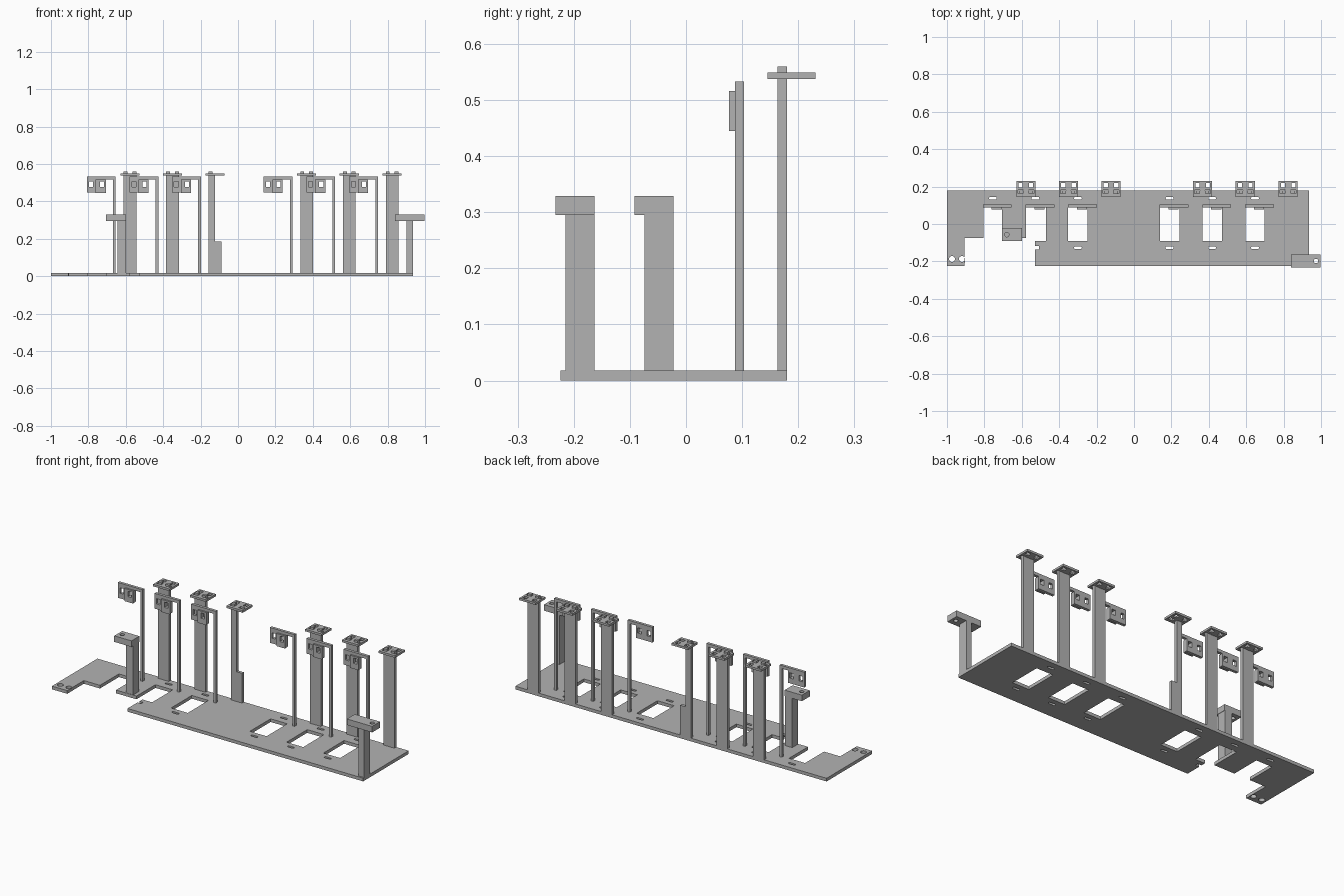
import bpy, bmesh, math

old = bpy.data.objects.get("Cube")
if old:
    bpy.data.objects.remove(old, do_unlink=True)

GREY = (0.45, 0.45, 0.45, 1)
metal = bpy.data.materials.new("grey_metal")
metal.use_nodes = True
metal.diffuse_color = GREY
metal.node_tree.nodes["Principled BSDF"].inputs["Base Color"].default_value = GREY


def rect(x0, x1, y0, y1):
    return [(x0, y0), (x1, y0), (x1, y1), (x0, y1)]


def circle(x, y, r, n=20):
    return [(x + r * math.cos(2 * math.pi * i / n), y + r * math.sin(2 * math.pi * i / n))
            for i in range(n)]


def slot(x, y, half, r, n=6):
    """Rounded slot along x."""
    pts = []
    for side, start in ((1, -math.pi / 2), (-1, math.pi / 2)):
        for i in range(n + 1):
            a = start + math.pi * i / n
            pts.append((x + side * (half - r) + r * math.cos(a), y + r * math.sin(a)))
    return pts


def panel(name, loops, low, high, upright=False):
    """Sheet with holes: outline first, then hole loops; lies flat or stands in x-z."""
    bm = bmesh.new()
    place = (lambda u, v: (u, low, v)) if upright else (lambda u, v: (u, v, low))
    edges = []
    for loop in loops:
        verts = [bm.verts.new(place(u, v)) for u, v in loop]
        edges += [bm.edges.new((a, b)) for a, b in zip(verts, verts[1:] + verts[:1])]
    bmesh.ops.triangle_fill(bm, edges=edges, use_beauty=True)
    grown = bmesh.ops.extrude_face_region(bm, geom=bm.faces[:])["geom"]
    depth = high - low
    bmesh.ops.translate(bm, vec=(0, depth, 0) if upright else (0, 0, depth),
                        verts=[g for g in grown if isinstance(g, bmesh.types.BMVert)])
    bmesh.ops.recalc_face_normals(bm, faces=bm.faces[:])
    mesh = bpy.data.meshes.new(name)
    bm.to_mesh(mesh)
    bm.free()
    mesh.materials.append(metal)
    obj = bpy.data.objects.new(name, mesh)
    bpy.context.collection.objects.link(obj)
    return obj


T = 0.018                       # base thickness
BACK, FRONT = 0.18, -0.224
CELLS = [-0.755, -0.527, -0.30, 0.19, 0.418, 0.647]

# Base plate: stepped left end, windows, slots and mounting holes
outline = [(-1, BACK), (-1, FRONT), (-0.905, FRONT), (-0.905, -0.076), (-0.805, -0.076),
           (-0.805, 0.092), (-0.705, 0.092), (-0.705, -0.076), (-0.578, -0.076),
           (-0.578, 0.092), (-0.47, 0.092), (-0.47, -0.092), (-0.53, -0.092),
           (-0.53, -0.118), (-0.507, -0.118), (-0.507, -0.136), (-0.53, -0.136),
           (-0.53, FRONT), (0.935, FRONT), (0.935, BACK)]
holes = [circle(x, -0.187, 0.016) for x in (-0.973, -0.92)]
holes += [slot(c, 0.138, 0.021, 0.007) for c in CELLS]
for c in CELLS[2:]:
    holes.append(rect(c - 0.052, c + 0.052, -0.092, 0.092))
    holes.append(slot(c, -0.127, 0.021, 0.007))
panel("base_plate", [outline] + holes, 0, T)

for i, c in enumerate(CELLS):
    # Tall rear post with tabs; one post is narrowed on its upper part
    p = c + 0.177
    left, right = p - 0.034, p + 0.034
    if i == 2:
        post = [(left, T), (right, T), (right, 0.185), (p, 0.185), (p, 0.537)]
    else:
        post = [(left, T), (right, T), (right, 0.56), (p + 0.013, 0.56),
                (p + 0.013, 0.537)]
    post += [(p - 0.013, 0.537), (p - 0.013, 0.56), (left, 0.56)]
    panel(f"rear_post_{i + 1}", [post], 0.163, BACK, upright=True)

    # Terminal plate on the post: square holes and tab slots
    plate = [rect(p - 0.051, p + 0.051, 0.145, 0.231)]
    for s in (-0.028, 0.028):
        plate.append(rect(p + s - 0.011, p + s + 0.011, 0.196, 0.219))
        plate.append(rect(p + s - 0.015, p + s + 0.015, 0.162, 0.181))
    panel(f"terminal_plate_{i + 1}", plate, 0.537, 0.549)

    # Thin post with side arm and hanging contact plate
    a, b, e = c - 0.053, c + 0.049, c + 0.101
    hanger = [(a, 0.533), (a, 0.447), (b, 0.447), (b, 0.516), (e - 0.014, 0.516),
              (e - 0.014, T), (e, T), (e, 0.533)]
    cuts = [rect(a + s - 0.011, a + s + 0.011, 0.476, 0.506) for s in (0.023, 0.08)]
    panel(f"hanger_post_{i + 1}", [hanger] + cuts, 0.087, 0.103, upright=True)
    panel(f"contact_pad_{i + 1}", [rect(a + 0.047, b, 0.445, 0.516), cuts[1]],
          0.077, 0.087, upright=True)

# Short front brackets: upright and drilled cap
for name, px, cx, y, hole in (
        ("right_end", (0.90, 0.935), (0.84, 0.997), -0.233, 0.973),
        ("left_end", (-0.645, -0.60), (-0.705, -0.598), -0.092, -0.68)):
    panel(name + "_bracket_post", [rect(*px, y + 0.018, y + 0.07)], T, 0.295)
    panel(name + "_bracket_cap",
          [rect(*cx, y, y + 0.07), circle(hole, y + 0.035, 0.012)], 0.295, 0.329)
